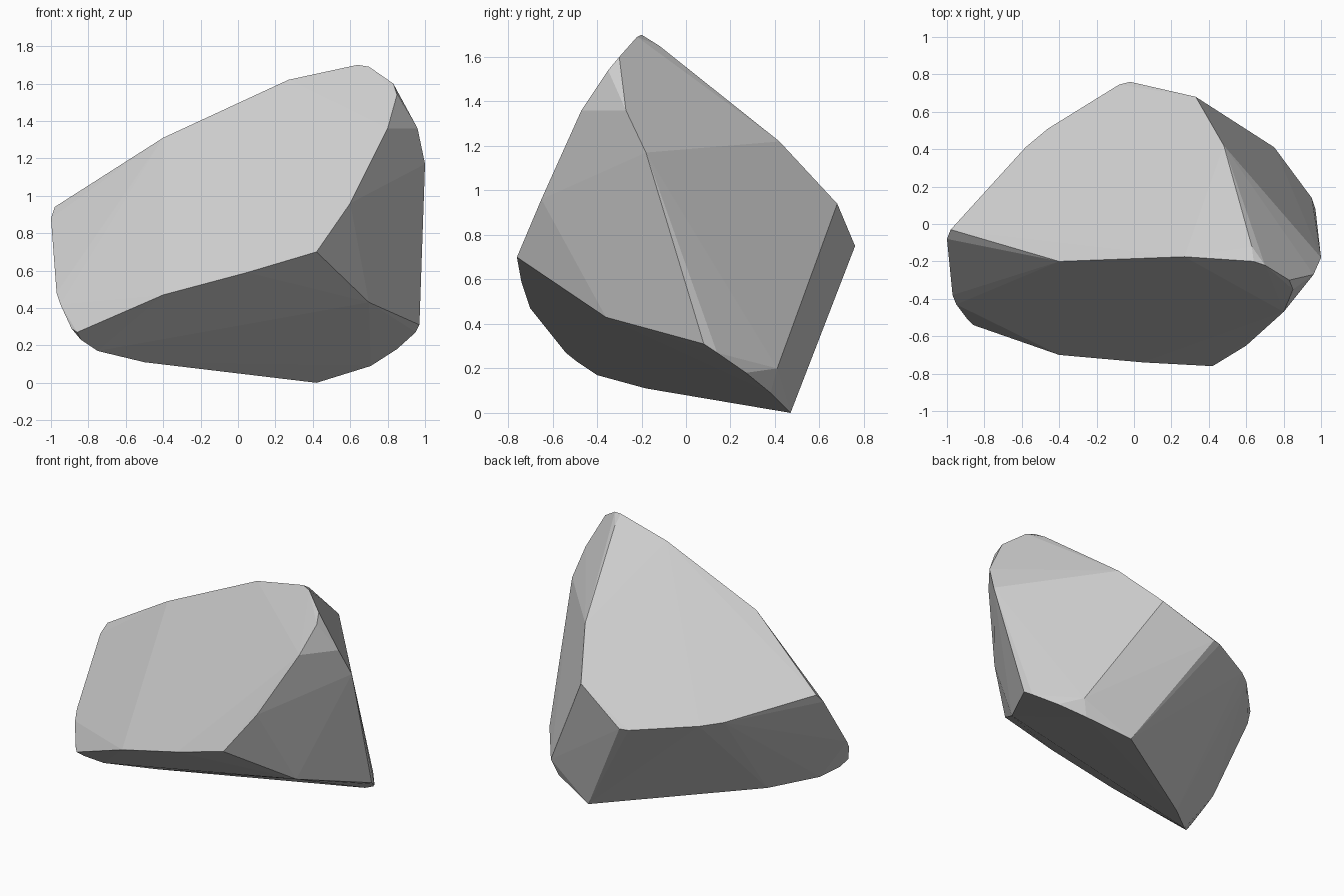
import bpy, bmesh

if "Cube" in bpy.data.objects:
    bpy.data.objects.remove(bpy.data.objects["Cube"])

# Corner points of the faceted boulder, grouped by ridge
crest = [(-.98, -.03, .94), (-.4, -.2, 1.31), (.27, -.175, 1.62),
         (.64, -.2, 1.7), (.7, -.22, 1.69), (.83, -.3, 1.6)]
front_right_ridge = [(.42, -.76, .7), (.6, -.65, .96), (.8, -.47, 1.36), (.85, -.35, 1.54)]
right_ridge = [(.96, -.27, 1.36), (1, -.18, 1.17), (.97, .08, .31)]
back_right_ridge = [(.63, -.12, 1.65), (.48, .42, 1.22), (.33, .68, .94), (.75, .41, .2)]
back_ridge = [(-.02, .76, .75), (-.08, .745, .75), (-.46, .51, .79), (-.58, .41, .81)]
left_edge = [(-1, -.08, .88), (-.97, -.38, .48), (-.95, -.43, .42), (-.89, -.51, .29)]
base_rim = [(.42, .47, 0), (-.5, -.18, .11), (-.75, -.4, .17), (-.84, -.49, .23),
            (-.86, -.54, .27), (-.4, -.7, .47), (.05, -.74, .59), (.7, -.36, .43),
            (.95, .14, .27), (.85, .27, .18), (.71, .38, .09)]

# Wrap the ridges in one convex skin
bm = bmesh.new()
for group in (crest, front_right_ridge, right_ridge, back_right_ridge,
              back_ridge, left_edge, base_rim):
    for p in group:
        bm.verts.new(p)
hull = bmesh.ops.convex_hull(bm, input=bm.verts[:])
unused = {v for v in hull["geom_interior"] if isinstance(v, bmesh.types.BMVert)}
bmesh.ops.delete(bm, geom=list(unused), context='VERTS')

# Merge nearly coplanar triangles into broad flat facets
bmesh.ops.dissolve_limit(bm, angle_limit=.03, verts=bm.verts[:], edges=bm.edges[:])
bmesh.ops.recalc_face_normals(bm, faces=bm.faces[:])

mesh = bpy.data.meshes.new("boulder")
bm.to_mesh(mesh)
bm.free()
boulder = bpy.data.objects.new("boulder", mesh)
bpy.context.collection.objects.link(boulder)
